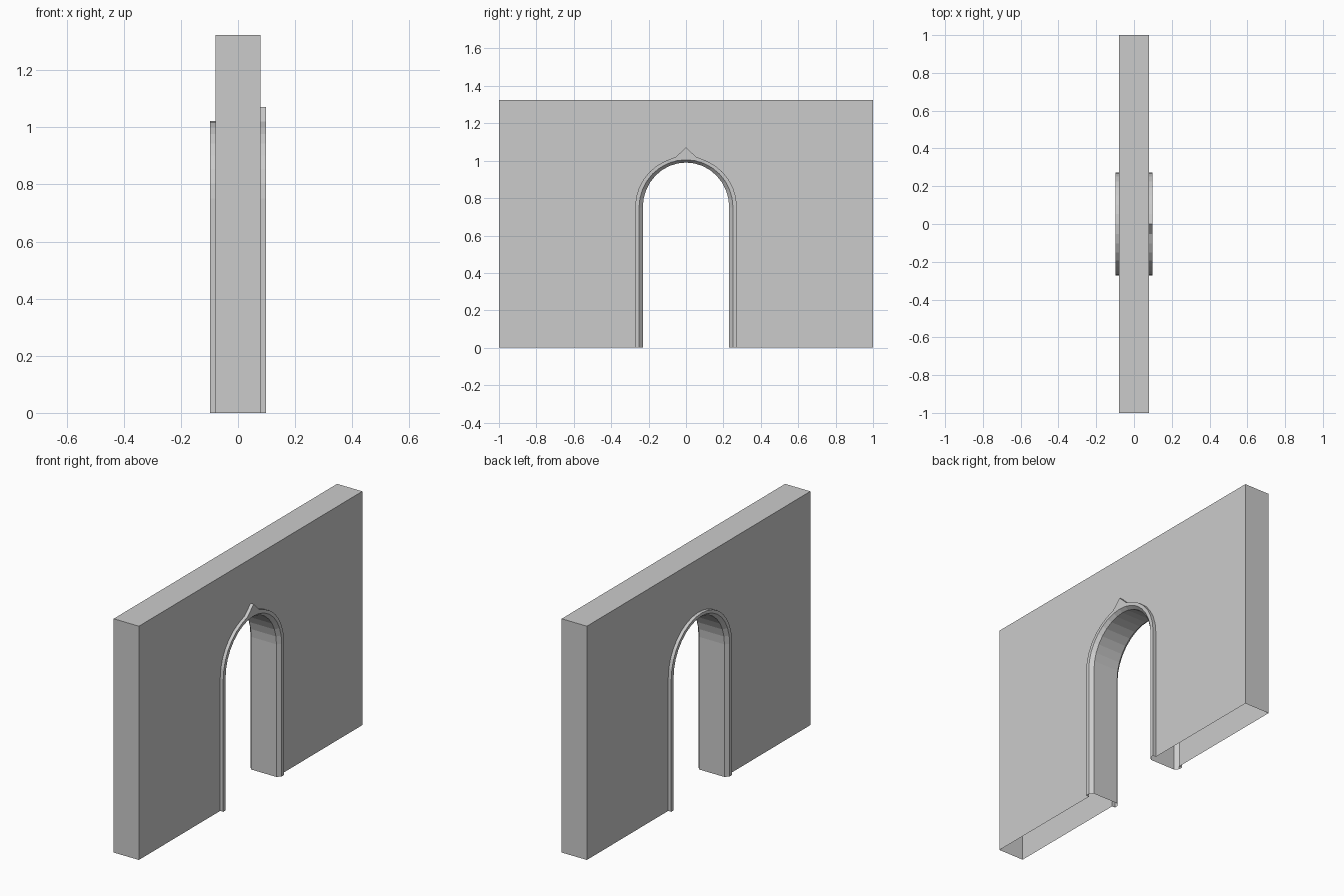
import bpy, bmesh, math

if "Cube" in bpy.data.objects:
    bpy.data.objects.remove(bpy.data.objects["Cube"])

WALL_X, TRIM_X = 0.079, 0.098      # half depths of wall and raised trim
HALF_Y, TOP, SPRING = 1.0, 1.324, 0.751
SEGS = 16


def arch(x, ry, rz, tip=0.0):
    """Open arch path: foot, half ellipse, foot; optional pointed crown."""
    pts = [(x, -ry, 0)]
    for i in range(SEGS + 1):
        a = math.pi * i / SEGS
        z = SPRING + rz * math.sin(a)
        if tip and i == SEGS // 2:
            z = tip
        elif tip and abs(i - SEGS // 2) == 1:
            z += 0.004
        pts.append((x, -ry * math.cos(a), z))
    return pts + [(x, ry, 0)]


def finish(name, bm):
    bmesh.ops.recalc_face_normals(bm, faces=bm.faces)
    mesh = bpy.data.meshes.new(name)
    bm.to_mesh(mesh)
    bm.free()
    obj = bpy.data.objects.new(name, mesh)
    bpy.context.collection.objects.link(obj)
    return obj


def outer_edge(x):
    # only the +x side carries the pointed crown
    return arch(x, 0.272, 0.271, 1.072 if x > 0 else 0)


# Wall shell, open underneath, with an arched hole on both faces
bm = bmesh.new()
corners = []
for x in (-WALL_X, WALL_X):
    rect = [bm.verts.new((x, y, z)) for y, z in
            ((HALF_Y, 0), (HALF_Y, TOP), (-HALF_Y, TOP), (-HALF_Y, 0))]
    hole = [bm.verts.new(p) for p in outer_edge(x)]
    bm.faces.new(hole + rect)
    corners.append(rect)
for i in range(3):
    a, b = corners
    bm.faces.new((a[i], a[i + 1], b[i + 1], b[i]))
# orient outward by side, since the shell is open
bm.normal_update()
for f in bm.faces:
    c = f.calc_center_median()
    n = f.normal
    out = n.x * c.x if abs(n.x) > 0.5 else n.y * c.y + n.z * c.z
    if out < 0:
        f.normal_flip()
mesh = bpy.data.meshes.new("wall")
bm.to_mesh(mesh)
bm.free()
bpy.context.collection.objects.link(bpy.data.objects.new("wall", mesh))

# Arch surround: trim, chamfer and passage lining skinned through profile paths
paths = [
    outer_edge(-WALL_X), outer_edge(-TRIM_X),
    arch(-TRIM_X, 0.251, 0.254), arch(-WALL_X, 0.231, 0.239),
    arch(WALL_X, 0.231, 0.239), arch(TRIM_X, 0.251, 0.254),
    outer_edge(TRIM_X), outer_edge(WALL_X),
]
bm = bmesh.new()
rows = [[bm.verts.new(p) for p in path] for path in paths]
for r, s in zip(rows, rows[1:]):
    for i in range(len(r) - 1):
        bm.faces.new((r[i], s[i], s[i + 1], r[i + 1]))
# lining faces the passage
bm.normal_update()
lining = next(f for f in bm.faces if rows[3][0] in f.verts and rows[4][0] in f.verts)
if lining.normal.y < 0:
    bmesh.ops.reverse_faces(bm, faces=bm.faces)
mesh = bpy.data.meshes.new("arch_surround")
bm.to_mesh(mesh)
bm.free()
bpy.context.collection.objects.link(bpy.data.objects.new("arch_surround", mesh))
